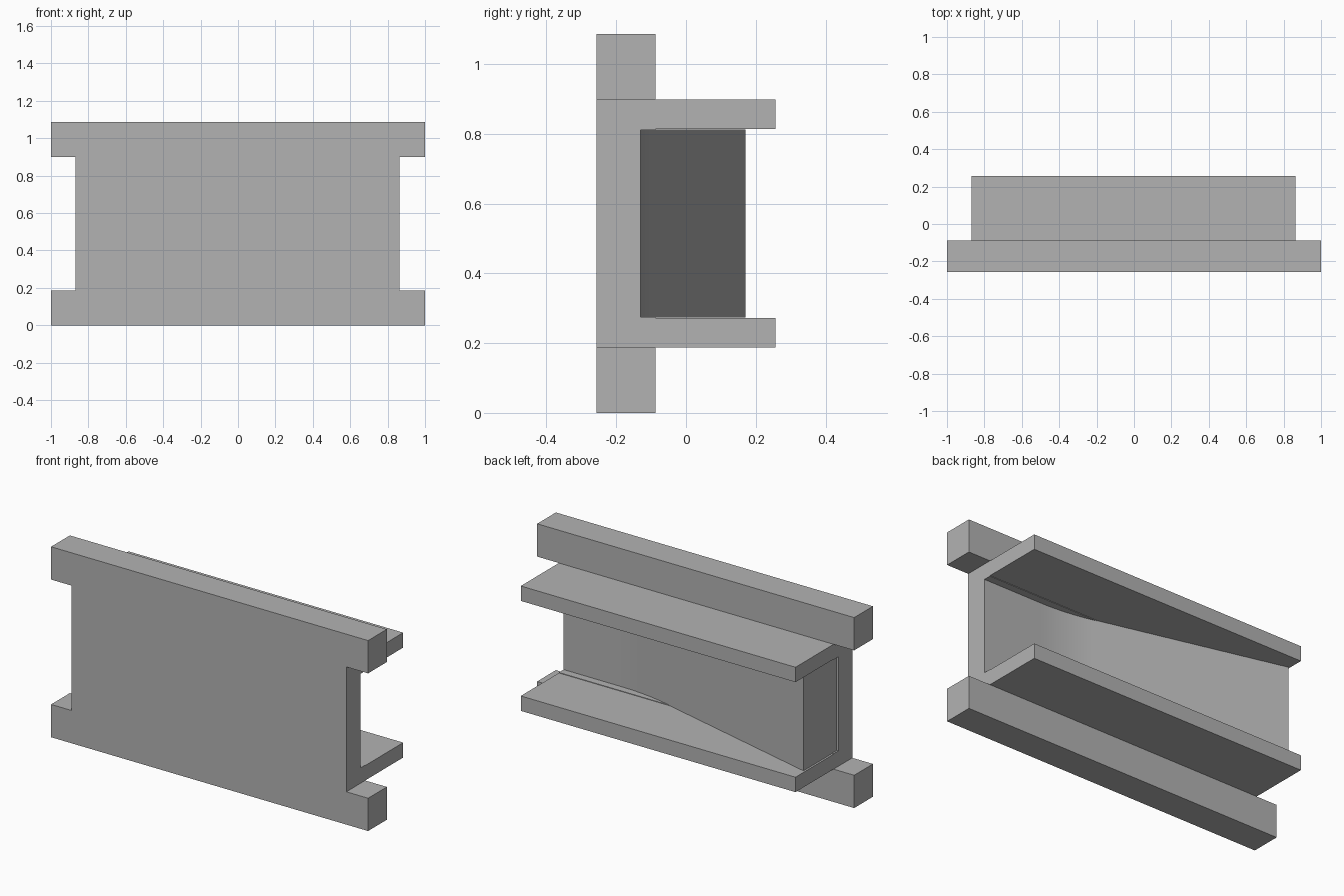
import bpy, bmesh
from math import radians
from mathutils import Vector

cube = bpy.data.objects.get("Cube")
if cube:
    bpy.data.objects.remove(cube)

grey = bpy.data.materials.new("plain grey")
grey.use_nodes = True
colour = (0.45, 0.45, 0.45, 1)
grey.diffuse_color = colour
grey.node_tree.nodes["Principled BSDF"].inputs["Base Color"].default_value = colour

HEIGHT = 1.086
FRONT, BAR_BACK, WEB_BACK, FLANGE_BACK = -0.256, -0.087, -0.13, 0.256
X0, X1 = -0.87, 0.863


def prism(name, outline, sweep):
    """Extrude a closed outline along the sweep vector."""
    bm = bmesh.new()
    face = bm.faces.new([bm.verts.new(p) for p in outline])
    grown = bmesh.ops.extrude_face_region(bm, geom=[face])
    bmesh.ops.translate(bm, vec=sweep, verts=[
        v for v in grown["geom"] if isinstance(v, bmesh.types.BMVert)])
    bmesh.ops.recalc_face_normals(bm, faces=bm.faces)
    mesh = bpy.data.meshes.new(name)
    bm.to_mesh(mesh)
    bm.free()
    mesh.materials.append(grey)
    obj = bpy.data.objects.new(name, mesh)
    bpy.context.collection.objects.link(obj)
    return obj


# Channel: web with a flange above and below, and a slight lip inside
low = [(FRONT, 0.187), (FLANGE_BACK, 0.187), (FLANGE_BACK, 0.272),
       (BAR_BACK, 0.272), (BAR_BACK, 0.275), (WEB_BACK, 0.275)]
section = low + [(y, HEIGHT - z) for y, z in reversed(low)]
prism("channel", [(X0, y, z) for y, z in section], (X1 - X0, 0, 0))

# Long bars along the front, top and bottom
for name, z in (("bottom_bar", 0), ("top_bar", HEIGHT - 0.187)):
    prism(name, [(-1, FRONT, z), (1, FRONT, z), (1, BAR_BACK, z), (-1, BAR_BACK, z)],
          (0, 0, 0.187))

# Tapered filler behind the web, easing into it with a soft bend
wide, bend = Vector((X0 + 0.01, 0.17)), Vector((0.34, WEB_BACK))
flat_end = bend + Vector((0.16, 0))
slope_end = bend + (wide - bend).normalized() * 0.16
STEPS = 12
curve = []
for i in range(STEPS + 1):
    t = i / STEPS
    curve.append(slope_end * (1 - t) ** 2 + bend * 2 * t * (1 - t) + flat_end * t * t)
inner = WEB_BACK - 0.02
outline = [wide] + curve + [Vector((flat_end.x, inner)), Vector((wide.x, inner))]
filler = prism("tapered_filler", [(p.x, p.y, 0.273) for p in outline],
               (0, 0, HEIGHT - 0.546))
bpy.context.view_layer.objects.active = filler
filler.select_set(True)
bpy.ops.object.shade_smooth_by_angle(angle=radians(30))
